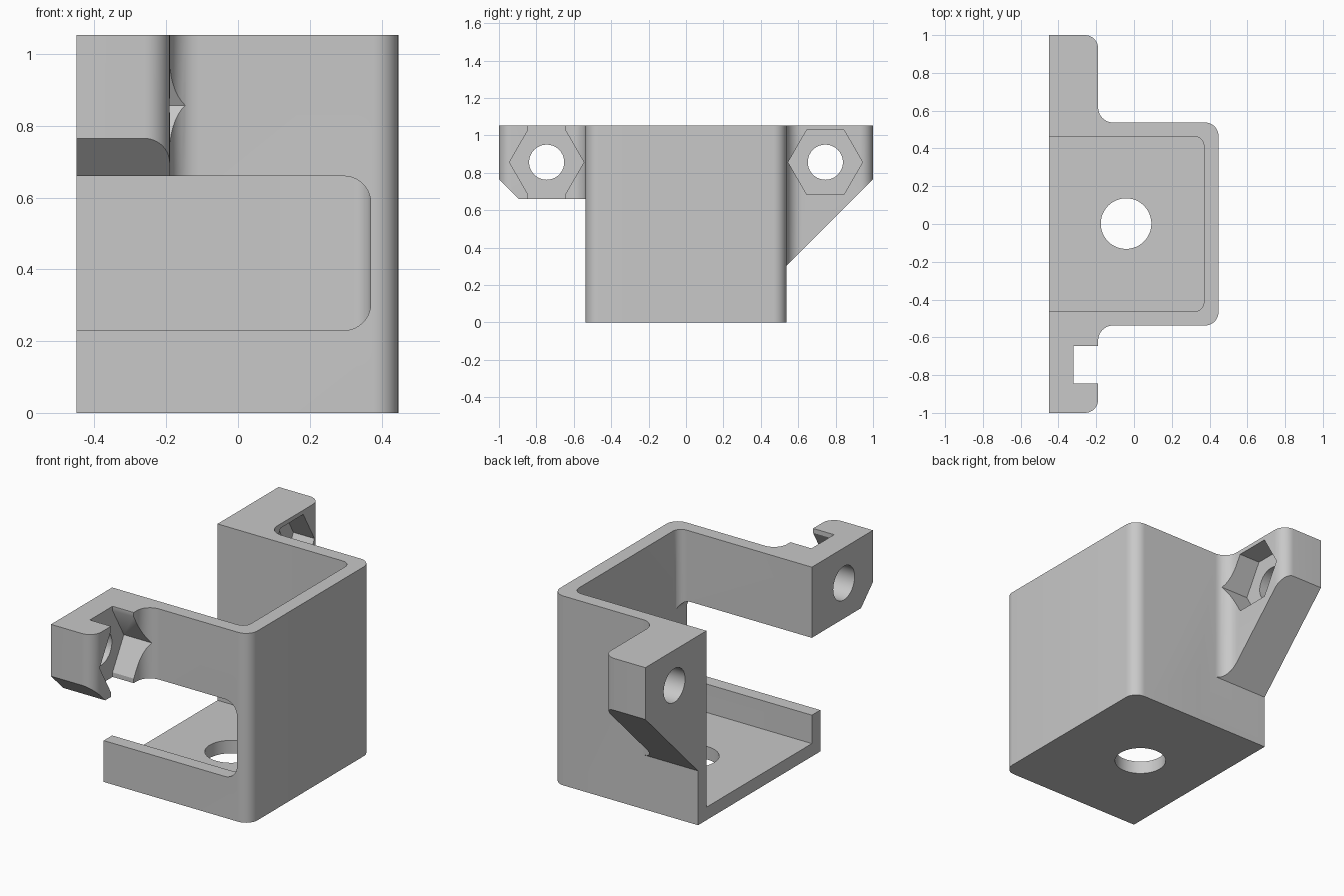
import bpy, bmesh, math
from mathutils import Vector

if "Cube" in bpy.data.objects:
    bpy.data.objects.remove(bpy.data.objects["Cube"])

TOP = 1.053            # overall height
LEFT, RIGHT = -0.45, 0.447
WALL_Y = 0.537         # half width of the box
EAR_X = -0.19          # outer face of the ears
HOLE_Y, HOLE_Z = 0.745, 0.857


def rounded(points, steps=10):
    """Closed 2D outline from (u, v, radius) corners."""
    out = []
    n = len(points)
    for i, (u, v, r) in enumerate(points):
        p = Vector((u, v))
        if r == 0:
            out.append(p)
            continue
        a = (Vector(points[i - 1][:2]) - p).normalized()
        b = (Vector(points[(i + 1) % n][:2]) - p).normalized()
        # all rounded corners are right angles
        c = p + (a + b) * r
        for k in range(steps + 1):
            t = k / steps * math.pi / 2
            out.append(c - b * r * math.cos(t) - a * r * math.sin(t))
    return out


def ngon(u, v, r, sides):
    return [Vector((u + r * math.cos(2 * math.pi * k / sides),
                    v + r * math.sin(2 * math.pi * k / sides))) for k in range(sides)]


def prism(name, outline, axis, lo, hi):
    """Extrude an outline along an axis: z uses (x, y), x uses (y, z), y uses (x, z)."""
    place = {"z": lambda p, h: (p[0], p[1], h),
             "x": lambda p, h: (h, p[0], p[1]),
             "y": lambda p, h: (p[0], h, p[1])}[axis]
    bm = bmesh.new()
    low = [bm.verts.new(place(p, lo)) for p in outline]
    high = [bm.verts.new(place(p, hi)) for p in outline]
    n = len(outline)
    bm.faces.new(low[::-1])
    bm.faces.new(high)
    for i in range(n):
        bm.faces.new((low[i], low[(i + 1) % n], high[(i + 1) % n], high[i]))
    bmesh.ops.recalc_face_normals(bm, faces=bm.faces)
    mesh = bpy.data.meshes.new(name)
    bm.to_mesh(mesh)
    bm.free()
    ob = bpy.data.objects.new(name, mesh)
    bpy.context.collection.objects.link(ob)
    return ob


# Bracket: box plan with an ear on each side, filleted where they meet
half = [(RIGHT, WALL_Y, 0.07), (EAR_X, WALL_Y, 0.08), (EAR_X, 1, 0.07), (LEFT, 1, 0)]
plan = half + [(x, -y, r) for x, y, r in reversed(half)]
bracket = prism("bracket", rounded(plan), "z", 0, TOP)

cutters = [
    # cavity, open at the top and the left
    prism("cavity_cutter", rounded([(-0.6, -0.463, 0), (0.37, -0.463, 0.05),
                                    (0.37, 0.463, 0.05), (-0.6, 0.463, 0)]), "z", 0.072, 1.2),
    # window in the front wall
    prism("window_cutter", rounded([(-0.6, 0.23, 0), (0.37, 0.23, 0.075),
                                    (0.37, 0.66, 0.075), (-0.6, 0.66, 0)]), "y", -0.7, -0.4),
    # space below the front ear, with its chamfer
    prism("front_ear_cutter", [(-WALL_Y, -0.2), (-WALL_Y, 0.66), (-0.895, 0.66),
                               (-1.1, 0.865), (-1.1, -0.2)], "x", -0.6, 0),
    # space below the sloping back ear
    prism("back_ear_cutter", [(WALL_Y, -0.2), (1.1, -0.2), (1.1, 0.865),
                              (WALL_Y, 0.302)], "x", -0.6, 0),
    # hole in the floor
    prism("floor_hole_cutter", ngon(-0.042, 0.002, 0.134, 48), "z", -0.1, 0.2),
    # slot that lets a nut slide through the front ear
    prism("slot_cutter", [(-HOLE_Y - 0.1, 0.5), (-HOLE_Y + 0.1, 0.5),
                          (-HOLE_Y + 0.1, 1.2), (-HOLE_Y - 0.1, 1.2)], "x", -0.32, 0),
]
# Screw holes and hexagonal nut pockets
for side, y in (("front", -HOLE_Y), ("back", HOLE_Y)):
    cutters.append(prism(side + "_screw_cutter", ngon(y, HOLE_Z, 0.094, 40), "x", -0.6, 0))
    cutters.append(prism(side + "_nut_cutter", ngon(y, HOLE_Z, 0.199, 6), "x", -0.32, 0))

bpy.context.view_layer.objects.active = bracket
bracket.select_set(True)
for cutter in cutters:
    mod = bracket.modifiers.new(cutter.name, "BOOLEAN")
    mod.operation, mod.solver, mod.object = "DIFFERENCE", "EXACT", cutter
    bpy.ops.object.modifier_apply(modifier=mod.name)
    bpy.data.objects.remove(cutter)

grey = bpy.data.materials.new("light grey")
grey.diffuse_color = (0.58, 0.58, 0.58, 1)
grey.use_nodes = True
grey.node_tree.nodes["Principled BSDF"].inputs["Base Color"].default_value = grey.diffuse_color
bracket.data.materials.clear()
bracket.data.materials.append(grey)
for face in bracket.data.polygons:
    face.material_index = 0
bpy.ops.object.shade_smooth_by_angle(angle=math.radians(30))
